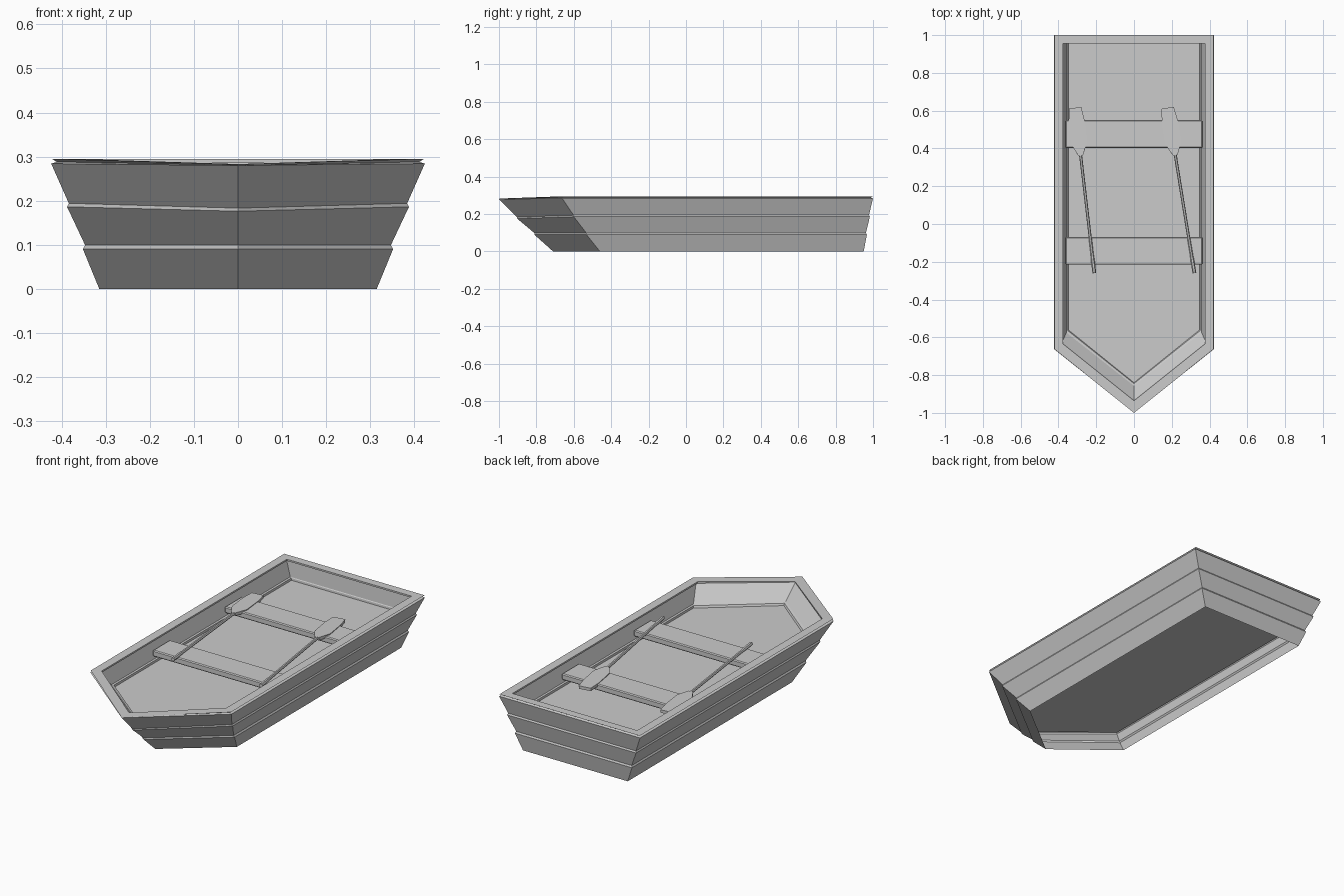
import bpy, bmesh, math
from mathutils import Vector

if "Cube" in bpy.data.objects:
    bpy.data.objects.remove(bpy.data.objects["Cube"])


def new_object(name, bm):
    bmesh.ops.recalc_face_normals(bm, faces=bm.faces)
    mesh = bpy.data.meshes.new(name)
    bm.to_mesh(mesh)
    bm.free()
    ob = bpy.data.objects.new(name, mesh)
    bpy.context.collection.objects.link(ob)
    return ob


def outline(bm, w, stern, shoulder, tip, z, sag):
    """Five-sided boat outline at one height."""
    pts = [(w, stern, z), (-w, stern, z), (-w, shoulder, z), (0, tip, z - sag), (w, shoulder, z)]
    return [bm.verts.new(p) for p in pts]


def skin(bm, rings):
    for a, b in zip(rings, rings[1:]):
        for i in range(len(a)):
            j = (i + 1) % len(a)
            bm.faces.new((a[i], a[j], b[j], b[i]))


# Hull, open underneath: stepped planks, rim, sloped inner wall and ledge
bm = bmesh.new()
skin(bm, [outline(bm, *level) for level in [
    # half width, stern y, shoulder y, tip y, z, tip sag
    (0.315, 0.950, -0.460, -0.710, 0.000, 0.0),
    (0.352, 0.967, -0.532, -0.811, 0.090, 0.0),
    (0.347, 0.962, -0.533, -0.811, 0.099, 0.0),
    (0.388, 0.983, -0.600, -0.903, 0.186, 0.010),
    (0.384, 0.978, -0.601, -0.903, 0.194, 0.011),
    (0.424, 1.000, -0.662, -1.000, 0.284, 0.004),
    (0.412, 0.988, -0.655, -0.988, 0.288, 0.008),
    (0.422, 1.000, -0.662, -1.000, 0.295, 0.012),
    (0.375, 0.955, -0.635, -0.935, 0.295, 0.012),
    (0.375, 0.955, -0.635, -0.935, 0.286, 0.008),
    (0.386, 0.968, -0.638, -0.940, 0.285, 0.008),
    (0.358, 0.960, -0.575, -0.857, 0.202, 0.0),
    (0.350, 0.957, -0.565, -0.845, 0.198, 0.0),
    (0.348, 0.956, -0.560, -0.840, 0.187, 0.0),
]])
new_object("hull", bm)

# Floor: thin sheet reaching the planks
bm = bmesh.new()
bm.faces.new(outline(bm, 0.380, 0.975, -0.592, -0.890, 0.187, 0.0))
new_object("floor", bm)


# Seats: bevelled boards across the hull
def seat(name, y):
    bm = bmesh.new()
    bmesh.ops.create_cube(bm, size=1)
    for v in bm.verts:
        v.co = Vector((v.co.x * 0.726, v.co.y * 0.147 + y, v.co.z * 0.034 + 0.234))
    ob = new_object(name, bm)
    mod = ob.modifiers.new("bevel", 'BEVEL')
    mod.width, mod.segments = 0.005, 1


seat("front_seat", -0.142)
seat("rear_seat", 0.476)


# Oars: flat blade plus a six-sided shaft along local +y, resting on the seats
def oar(name, blade_end, handle_end):
    a, b = Vector(blade_end), Vector(handle_end)
    d = b - a
    length = d.length
    bm = bmesh.new()
    half = [(0.033, 0.0), (0.042, 0.07), (0.042, 0.19), (0.012, 0.255)]
    edge = half + [(-x, y) for x, y in reversed(half)]
    face = bm.faces.new([bm.verts.new((x, y, -0.008)) for x, y in edge])
    ext = bmesh.ops.extrude_face_region(bm, geom=[face])
    for v in ext["geom"]:
        if isinstance(v, bmesh.types.BMVert):
            v.co.z += 0.016
    rings = []
    for y, r in [(0.20, 0.008), (length - 0.10, 0.008), (length - 0.06, 0.010), (length, 0.010)]:
        rings.append([bm.verts.new((r * math.cos(k * math.pi / 3), y, r * math.sin(k * math.pi / 3)))
                      for k in range(6)])
    skin(bm, rings)
    bm.faces.new(rings[0])
    bm.faces.new(rings[-1])
    ob = new_object(name, bm)
    ob.location = a
    ob.rotation_euler = (math.asin(d.z / length), 0, math.atan2(-d.x, d.y))


oar("left_oar", (-0.312, 0.615, 0.245), (-0.210, -0.26, 0.258))
oar("right_oar", (0.178, 0.615, 0.245), (0.320, -0.26, 0.258))
